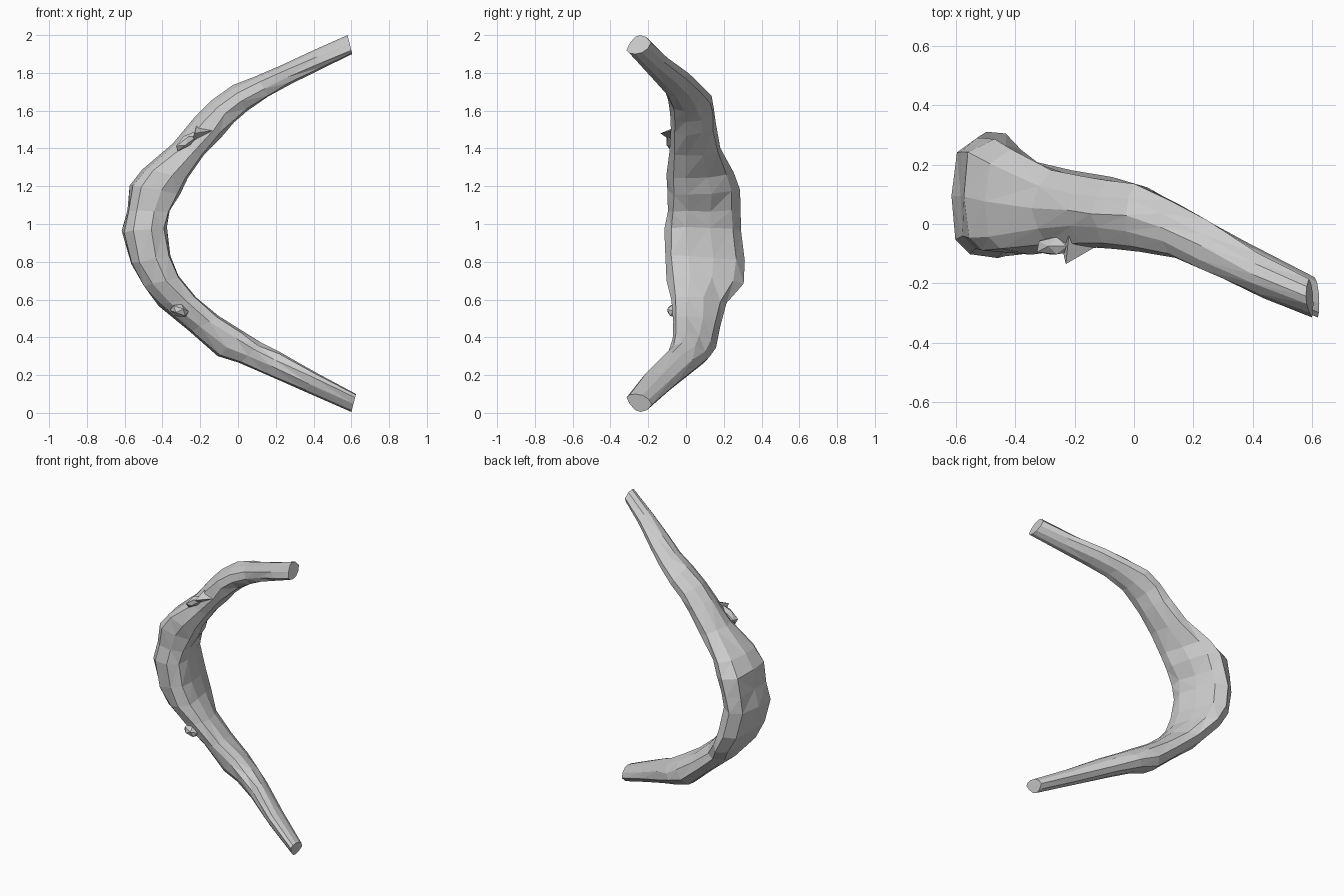
import bpy, bmesh, math, random
from mathutils import Vector

if "Cube" in bpy.data.objects:
    bpy.data.objects.remove(bpy.data.objects["Cube"])

random.seed(4)

# Stations along the curve: outer x,z, inner x,z, front y, back y
STATIONS = [
    (.58, 2.0, .605, 1.90, -.315, -.185),
    (.40, 1.92, .45, 1.825, -.25, -.10),
    (.22, 1.835, .28, 1.74, -.17, .01),
    (.09, 1.785, .16, 1.67, -.115, .08),
    (-.03, 1.73, .05, 1.60, -.09, .13),
    (-.14, 1.655, -.02, 1.54, -.08, .15),
    (-.22, 1.57, -.08, 1.47, -.08, .155),
    (-.34, 1.43, -.18, 1.36, -.09, .18),
    (-.50, 1.29, -.27, 1.24, -.10, .25),
    (-.57, 1.20, -.31, 1.16, -.10, .29),
    (-.59, 1.07, -.36, 1.07, -.10, .29),
    (-.61, .96, -.38, .98, -.11, .29),
    (-.57, .79, -.36, .83, -.11, .315),
    (-.50, .67, -.31, .72, -.10, .305),
    (-.42, .57, -.22, .61, -.08, .21),
    (-.26, .43, -.10, .51, -.07, .18),
    (-.11, .30, .03, .43, -.075, .155),
    (.01, .26, .12, .37, -.085, .12),
    (.15, .205, .22, .32, -.12, .05),
    (.36, .11, .41, .215, -.23, -.06),
    (.60, .005, .625, .10, -.315, -.18),
]
# Cross-sections: (0 inner .. 1 outer, 0 front .. 1 back)
TIP = [(0, .35), (.05, .12), (.2, 0), (.55, .12), (.9, .35),
       (1, .55), (.9, .8), (.6, 1), (.3, .88), (.07, .63)]
UPPER = [(0, .35), (.1, .1), (.36, 0), (.72, .08), (.93, .3),
         (1, .52), (.9, .77), (.58, 1), (.3, .97), (.08, .68)]
LOWER = [(0, .3), (.08, .08), (.3, 0), (.65, .06), (.92, .26),
         (1, .58), (.95, .85), (.7, 1), (.36, .93), (.1, .63)]
WIDE = [(0, .28), (.05, .08), (.35, 0), (.78, .03), (.96, .15),
        (1, .5), (.96, .87), (.63, 1), (.35, .88), (.14, .6)]


def mix(a, b, t):
    return [(p + (r - p) * t, q + (s - q) * t) for (p, q), (r, s) in zip(a, b)]


def make_object(name, bm):
    bmesh.ops.recalc_face_normals(bm, faces=bm.faces)
    mesh = bpy.data.meshes.new(name)
    bm.to_mesh(mesh)
    bm.free()
    obj = bpy.data.objects.new(name, mesh)
    bpy.context.collection.objects.link(obj)
    return obj


# Curved, faceted branch lofted through the stations
bm = bmesh.new()
rings = []
last = len(STATIONS) - 1
for i, (xo, zo, xi, zi, y0, y1) in enumerate(STATIONS):
    wide = max(0, min(1, (y1 - y0 - .23) / .13))
    end = max(0, 1 - min(i, last - i) / 2)
    section = mix(mix(UPPER if i < last / 2 else LOWER, WIDE, wide), TIP, end)
    ring = []
    for u, v in section:
        p = Vector((xi + (xo - xi) * u, y0 + (y1 - y0) * v, zi + (zo - zi) * u))
        if 1 < i < last - 1:
            p += Vector([random.uniform(-.006, .006) for _ in range(3)])
        ring.append(bm.verts.new(p))
    rings.append(ring)
n = len(WIDE)
for a, b in zip(rings, rings[1:]):
    for k in range(n):
        bm.faces.new((a[k], a[(k + 1) % n], b[(k + 1) % n], b[k]))
bm.faces.new(rings[0])
bm.faces.new(rings[-1])
bmesh.ops.triangulate(bm, faces=[f for f in bm.faces if len(f.verts) == 4],
                      quad_method='SHORT_EDGE')
make_object("curved_branch", bm)


# Small knots on the front side
def knot(name, loc, size, tilt):
    bm = bmesh.new()
    bmesh.ops.create_icosphere(bm, subdivisions=1, radius=1)
    for v in bm.verts:
        v.co *= random.uniform(.9, 1.1)
        v.co = Vector(a * s for a, s in zip(v.co, size))
    obj = make_object(name, bm)
    obj.location = loc
    obj.rotation_euler = (0, tilt, 0)


knot("upper_knot", (-.27, -.075, 1.44), (.08, .035, .03), math.radians(-38))
knot("lower_knot", (-.31, -.065, .54), (.055, .04, .035), math.radians(20))

# Pointed splinter beside the upper knot
bm = bmesh.new()
pts = [(-.23, -.135, 1.48), (-.1, -.06, 1.5), (-.25, -.05, 1.42), (-.22, -.04, 1.52)]
vs = [bm.verts.new(p) for p in pts]
for tri in ((0, 1, 2), (0, 1, 3), (0, 2, 3), (1, 2, 3)):
    bm.faces.new([vs[t] for t in tri])
make_object("splinter", bm)
